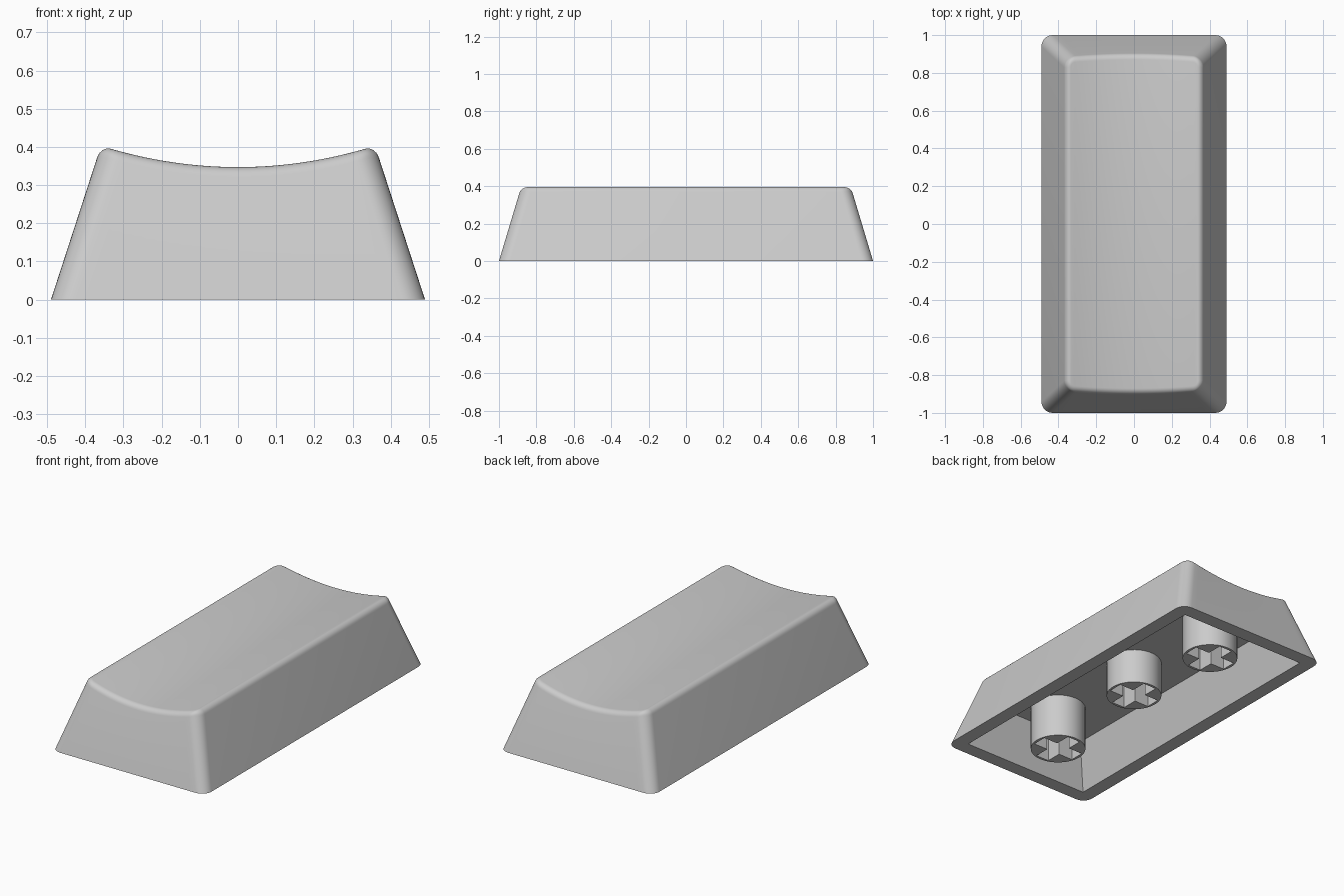
import bpy, bmesh, math

if "Cube" in bpy.data.objects:
    bpy.data.objects.remove(bpy.data.objects["Cube"])

HX, HY = 0.49, 1.0            # half size of the base
SLOPE_X, SLOPE_Y = 0.325, 0.30  # inward lean of the walls
CORNER, FILLET = 0.06, 0.035
WALL, CEILING = 0.082, 0.252

grey = bpy.data.materials.new("light_grey")
grey.diffuse_color = (0.6, 0.6, 0.6, 1)
grey.use_nodes = True
grey.node_tree.nodes["Principled BSDF"].inputs["Base Color"].default_value = grey.diffuse_color


def finish(bm, name):
    bmesh.ops.recalc_face_normals(bm, faces=bm.faces)
    mesh = bpy.data.meshes.new(name)
    bm.to_mesh(mesh)
    bm.free()
    mesh.materials.append(grey)
    obj = bpy.data.objects.new(name, mesh)
    bpy.context.collection.objects.link(obj)
    bpy.ops.object.select_all(action='DESELECT')
    obj.select_set(True)
    bpy.context.view_layer.objects.active = obj
    bpy.ops.object.shade_smooth_by_angle(angle=math.radians(30))
    return obj


def dish(x):
    """Height of the scooped top across the width."""
    return 0.347 + 0.05 * (min(abs(x), 0.34) / 0.34) ** 2


def outline(height, inset, radius, arc=8, straight=24):
    """Rounded rectangle; height(x) gives z, and the walls lean inward with z."""
    steps = [(-1, math.pi + math.pi / 2 * i / arc) for i in range(arc + 1)]
    steps += [(-1 + 2 * i / straight, 1.5 * math.pi) for i in range(1, straight)]
    steps += [(1, 1.5 * math.pi + math.pi / 2 * i / arc) for i in range(arc + 1)]
    front = []
    for u, a in steps:
        z = 0.37
        for _ in range(6):
            hx = HX - SLOPE_X * z - inset - radius
            x = u * hx + radius * math.cos(a)
            z = height(x)
        hy = HY - SLOPE_Y * z - inset - radius
        front.append((x, -hy + radius * math.sin(a), z))
    return front + [(x, -y, z) for x, y, z in reversed(front)]


# Keycap shell: cavity, rim, leaning walls, rounded edge and scooped top
rings = [outline(lambda x: CEILING, WALL, 0),
         outline(lambda x: 0, WALL, 0),
         outline(lambda x: 0, 0, CORNER)]
a0 = math.radians(15)
base_drop = FILLET * (1 - math.sin(a0))
rings.append(outline(lambda x: dish(x) - base_drop, 0, CORNER))
for k in range(1, 7):
    a = a0 + (math.pi / 2 - a0) * k / 6
    e = FILLET * (math.cos(a0) - math.cos(a))
    rise = FILLET * (math.sin(a) - math.sin(a0))
    # Keep the wall-top footprint and shrink only by the fillet
    inner = outline(lambda x: dish(x) - base_drop, e, CORNER - e)
    rings.append([(x, y, dish(x) - base_drop + rise) for x, y, z in inner])

bm = bmesh.new()
loops = [[bm.verts.new(p) for p in ring] for ring in rings]
n = len(loops[0])
for lo, hi in zip(loops, loops[1:]):
    for i in range(n):
        j = (i + 1) % n
        bm.faces.new((lo[i], lo[j], hi[j], hi[i]))
for loop in (loops[0], loops[-1]):    # ceiling and scooped top
    for i in range(n // 2 - 1):
        bm.faces.new((loop[i], loop[i + 1], loop[n - 2 - i], loop[n - 1 - i]))
bmesh.ops.remove_doubles(bm, verts=bm.verts, dist=0.0005)
finish(bm, "keycap_shell")


# Mounting stems: round posts with a cross-shaped socket
def stem(name, y, bottom, radius=0.149, arm=0.133, half=0.042):
    bm = bmesh.new()
    circle = [(radius * math.cos(2 * math.pi * i / 48),
               radius * math.sin(2 * math.pi * i / 48)) for i in range(48)]
    cross = []
    for q in range(4):
        c, s = round(math.cos(q * math.pi / 2)), round(math.sin(q * math.pi / 2))
        for px, py in ((arm, -half), (arm, half), (half, half)):
            cross.append((px * c - py * s, px * s + py * c))
    edges = []
    for pts in (circle, cross):
        vs = [bm.verts.new((px, py + y, bottom)) for px, py in pts]
        edges += [bm.edges.new((vs[i - 1], vs[i])) for i in range(len(vs))]
    bmesh.ops.triangle_fill(bm, edges=edges, use_beauty=True, normal=(0, 0, -1))
    ext = bmesh.ops.extrude_face_region(bm, geom=bm.faces[:], use_keep_orig=True)
    for v in ext["geom"]:
        if isinstance(v, bmesh.types.BMVert):
            v.co.z = CEILING + 0.005
    finish(bm, name)


stem("centre_stem", 0, 0.05)
stem("front_stem", -0.643, 0)
stem("back_stem", 0.643, 0)
